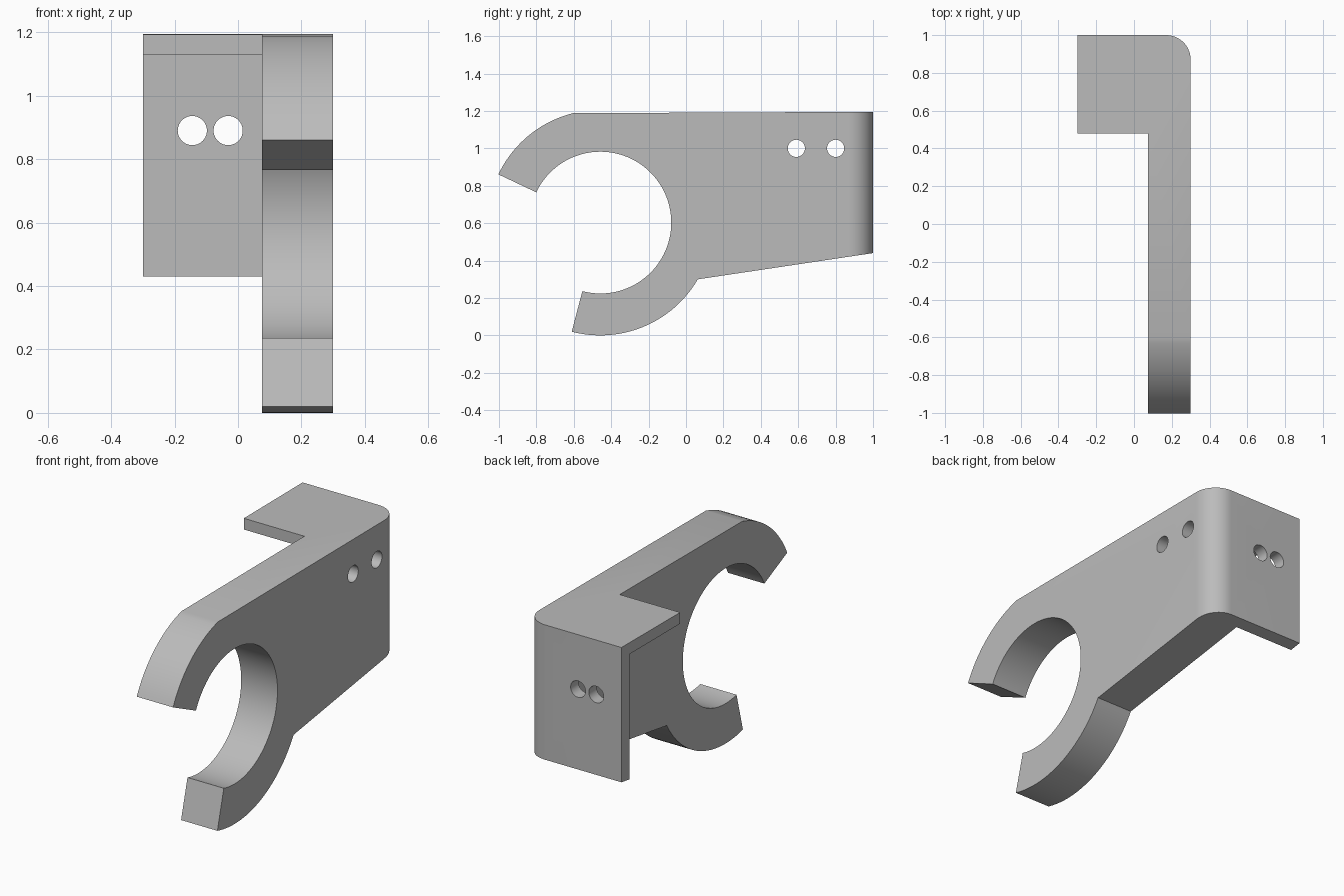
import bpy, bmesh, math

cube = bpy.data.objects.get("Cube")
if cube:
    bpy.data.objects.remove(cube)

steel = bpy.data.materials.new("grey_metal")
steel.use_nodes = True
GREY = (0.5, 0.5, 0.5, 1)
steel.diffuse_color = GREY
steel.node_tree.nodes["Principled BSDF"].inputs["Base Color"].default_value = GREY

CY, CZ = -0.458, 0.603          # centre of the hook
R_OUT, R_IN = 0.603, 0.379
X_MIN, X_ARM, X_MAX = -0.3, 0.075, 0.3
WALL = 0.07                     # back flange thickness
SHELF_Z, SHELF_Y = 1.13, 0.48


def arc(radius, start, end, steps):
    """Points (y, z) on the hook circle, angles in degrees."""
    angles = [math.radians(start + (end - start) * i / steps) for i in range(steps + 1)]
    return [(CY + radius * math.cos(a), CZ + radius * math.sin(a)) for a in angles]


def mesh_object(name, bm):
    bmesh.ops.recalc_face_normals(bm, faces=bm.faces)
    mesh = bpy.data.meshes.new(name)
    bm.to_mesh(mesh)
    bm.free()
    obj = bpy.data.objects.new(name, mesh)
    bpy.context.collection.objects.link(obj)
    mesh.materials.append(steel)
    return obj


def box(name, low, high):
    bm = bmesh.new()
    bmesh.ops.create_cube(bm, size=1)
    for v in bm.verts:
        v.co = [high[i] if v.co[i] > 0 else low[i] for i in range(3)]
    return mesh_object(name, bm)


def hole(name, location, radius, axis):
    bpy.ops.mesh.primitive_cylinder_add(vertices=40, radius=radius, depth=0.5, location=location)
    obj = bpy.context.object
    obj.name = name
    obj.rotation_euler = (0, math.pi / 2, 0) if axis == "x" else (math.pi / 2, 0, 0)
    return obj


# Bracket: side profile of hook and arm, extruded over the full width
profile = arc(R_OUT, 154.7, 104, 18) + [(1, 1.195), (1, 0.44)]
profile += arc(R_OUT, -30.2, -104.7, 28) + arc(R_IN, -104.7, 154.7, 90)
bm = bmesh.new()
face = bm.faces.new([bm.verts.new((X_MIN, y, z)) for y, z in profile])
extruded = bmesh.ops.extrude_face_region(bm, geom=[face])["geom"]
for v in extruded:
    if isinstance(v, bmesh.types.BMVert):
        v.co.x = X_MAX

# Rounded bend between arm and flange
bend = [e for e in bm.edges if all(v.co.x > 0.29 and v.co.y > 0.99 for v in e.verts)]
bmesh.ops.bevel(bm, geom=bend, offset=0.13, segments=14, profile=0.5, affect="EDGES")
bracket = mesh_object("bracket", bm)

# Cutters: space beside the arm, space under the shelf, screw holes
cutters = [
    box("arm_side_cutter", (-0.5, -1.2, -0.2), (X_ARM, SHELF_Y, 1.4)),
    box("under_shelf_cutter", (-0.5, SHELF_Y - 0.05, -0.2), (X_ARM, 1 - WALL, SHELF_Z)),
]
cutters += [hole("arm_hole_cutter", (0.19, y, 1.0), 0.046, "x") for y in (0.59, 0.80)]
cutters += [hole("flange_hole_cutter", (x, 1.0, 0.89), 0.046, "y") for x in (-0.144, -0.031)]

bpy.context.view_layer.objects.active = bracket
for cutter in cutters:
    mod = bracket.modifiers.new("cut", "BOOLEAN")
    mod.operation = "DIFFERENCE"
    mod.solver = "EXACT"
    mod.object = cutter
    bpy.ops.object.modifier_apply(modifier=mod.name)
for cutter in cutters:
    bpy.data.objects.remove(cutter)

# Smooth curves, sharp corners
bpy.ops.object.select_all(action="DESELECT")
bracket.select_set(True)
bpy.ops.object.shade_smooth_by_angle(angle=math.radians(25))
